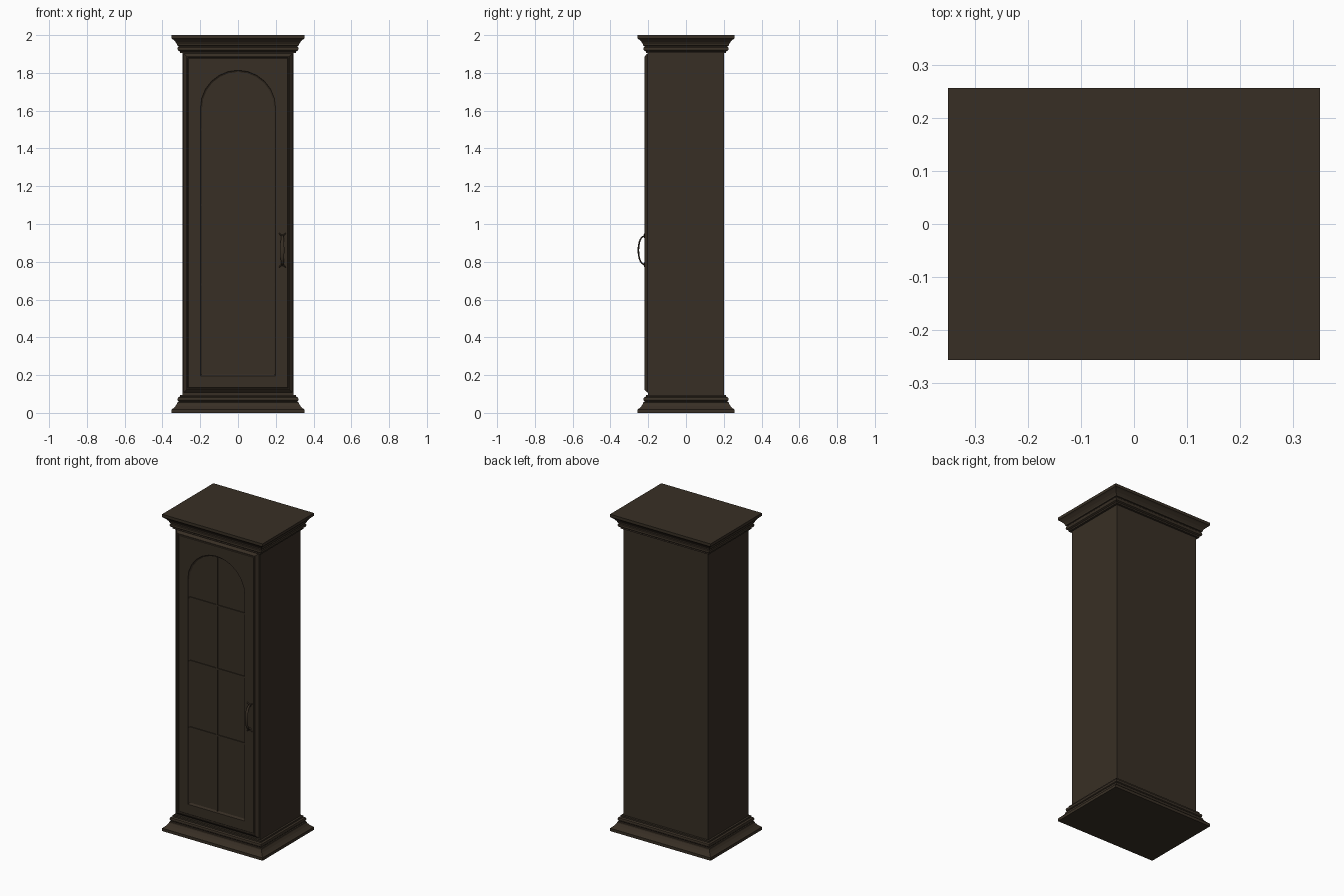
import bpy, bmesh, math
from mathutils import Matrix

if "Cube" in bpy.data.objects:
    bpy.data.objects.remove(bpy.data.objects["Cube"])

wood = bpy.data.materials.new("dark walnut")
wood.diffuse_color = (0.039, 0.028, 0.018, 1)
wood.use_nodes = True
wood.node_tree.nodes["Principled BSDF"].inputs["Base Color"].default_value = wood.diffuse_color


def finish(name, bm, smooth=None):
    bmesh.ops.recalc_face_normals(bm, faces=bm.faces)
    me = bpy.data.meshes.new(name)
    bm.to_mesh(me)
    bm.free()
    me.materials.append(wood)
    ob = bpy.data.objects.new(name, me)
    bpy.context.collection.objects.link(ob)
    if smooth:
        bpy.ops.object.select_all(action='DESELECT')
        ob.select_set(True)
        bpy.context.view_layer.objects.active = ob
        bpy.ops.object.shade_smooth_by_angle(angle=math.radians(smooth))
    return ob


def loft(name, loops, smooth=None):
    """Skin a stack of equal-length closed outlines and cap both ends."""
    bm = bmesh.new()
    rings = [[bm.verts.new(p) for p in loop] for loop in loops]
    n = len(rings[0])
    for a, b in zip(rings, rings[1:]):
        for i in range(n):
            j = (i + 1) % n
            bm.faces.new((a[i], a[j], b[j], b[i]))
    bm.faces.new(rings[0])
    bm.faces.new(rings[-1])
    return finish(name, bm, smooth)


def box(name, x0, x1, y0, y1, z0, z1):
    return loft(name, [[(x0, y0, z), (x1, y0, z), (x1, y1, z), (x0, y1, z)] for z in (z0, z1)])


# Carcass
W, D = 0.295, 0.20
box("cabinet_body", -W, W, -D, D, 0.03, 1.97)

# Plinth and crown share one moulding profile (overhang, height)
profile = [(0.056, 0.0), (0.056, 0.018), (0.048, 0.024), (0.036, 0.036), (0.028, 0.048),
           (0.026, 0.056), (0.020, 0.058), (0.020, 0.061), (0.024, 0.065), (0.025, 0.073),
           (0.023, 0.081), (0.018, 0.084), (0.013, 0.086), (0.013, 0.095), (0.0, 0.095)]


def moulding(name, height):
    loops = []
    for o, z in profile:
        x, y = W + o, D + o
        loops.append([(-x, -y, height(z)), (x, -y, height(z)), (x, y, height(z)), (-x, y, height(z))])
    loft(name, loops)


moulding("base_moulding", lambda z: z)
moulding("crown_moulding", lambda z: 2.0 - z)

# Door: matching rectangular and arched outlines, stepped inwards
SPRING, SEG = 1.615, 12


def rect(hw, z0, z1, y):
    pts = [(-hw, y, z0), (hw, y, z0)]
    for i in range(SEG + 1):
        a = math.pi * i / SEG
        c, s = math.cos(a), math.sin(a)
        m = max(abs(c), abs(s))
        pts.append((hw * c / m, y, SPRING + (z1 - SPRING) * s / m))
    return pts


def arch(r, z0, y):
    pts = [(-r, y, z0), (r, y, z0)]
    for i in range(SEG + 1):
        a = math.pi * i / SEG
        pts.append((r * math.cos(a), y, SPRING + r * math.sin(a)))
    return pts


loft("arched_door", [
    rect(0.288, 0.107, 1.903, -0.190), rect(0.288, 0.107, 1.903, -0.204),
    rect(0.283, 0.112, 1.898, -0.209), rect(0.272, 0.123, 1.887, -0.219),
    rect(0.267, 0.128, 1.882, -0.219), rect(0.264, 0.131, 1.879, -0.213),
    rect(0.261, 0.134, 1.876, -0.217), arch(0.199, 0.195, -0.217),
    arch(0.196, 0.198, -0.211), arch(0.190, 0.204, -0.207)])

# Glazing bars
box("vertical_bar", -0.005, 0.005, -0.213, -0.205, 0.202, SPRING + 0.192)
for i, z in enumerate((0.68, 1.10, 1.50)):
    box(f"horizontal_bar_{i + 1}", -0.193, 0.193, -0.212, -0.205, z - 0.005, z + 0.005)

# Bowed pull handle: elliptical sections along an arc
HX, HZ, SIDES = 0.235, 0.861, 10
loops = []
for i in range(17):
    t = math.pi * i / 16
    cy, cz = -0.214 - 0.038 * math.sin(t) ** 0.8, HZ - 0.076 * math.cos(t)
    ny, nz = -math.sin(t), -math.cos(t)
    w = 0.005 + 0.005 * math.sin(t)
    ring = []
    for k in range(SIDES):
        b = 2 * math.pi * k / SIDES
        r = 0.0045 * math.sin(b)
        ring.append((HX + w * math.cos(b), cy + ny * r, cz + nz * r))
    loops.append(ring)
loft("handle_grip", loops, 40)

# Handle end rosettes: a central boss with two small leaves
for name, s in (("lower", -1), ("upper", 1)):
    bm = bmesh.new()
    for dx, dz, rx, rz, tilt in ((0, 0.074, 0.008, 0.010, 0),
                                 (-0.010, 0.083, 0.004, 0.011, -0.8),
                                 (0.010, 0.083, 0.004, 0.011, 0.8)):
        mat = (Matrix.Translation((HX + dx, -0.217, HZ + s * dz))
               @ Matrix.Rotation(s * tilt, 4, 'Y') @ Matrix.Diagonal((rx, 0.007, rz, 1)))
        bmesh.ops.create_uvsphere(bm, u_segments=10, v_segments=6, radius=1, matrix=mat)
    finish(f"{name}_handle_rosette", bm, 60)
